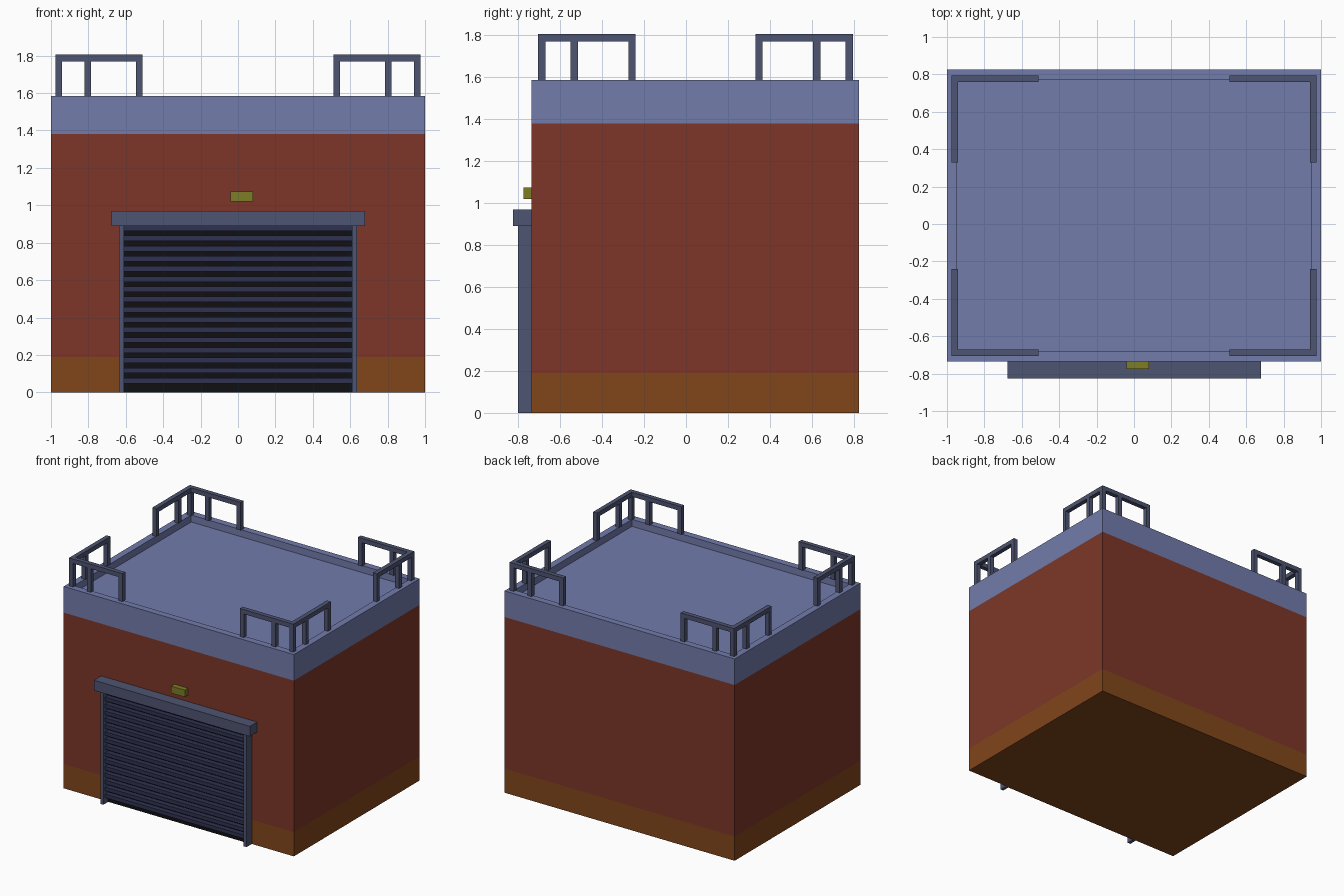
import bpy, bmesh

if "Cube" in bpy.data.objects:
    bpy.data.objects.remove(bpy.data.objects["Cube"])

CY = 0.045               # centre of the building in y
FRONT = -0.735           # front wall plane


def material(name, rgb):
    m = bpy.data.materials.new(name)
    m.diffuse_color = (*rgb, 1)
    m.use_nodes = True
    m.node_tree.nodes["Principled BSDF"].inputs["Base Color"].default_value = m.diffuse_color
    return m


BROWN = material("ochre_base", (0.22, 0.061, 0.011))
RED = material("red_wall", (0.205, 0.037, 0.021))
BLUE = material("blue_roof", (0.17, 0.20, 0.41))
TRIM = material("grey_blue_trim", (0.076, 0.089, 0.165))
SLAT = material("dark_slat", (0.028, 0.032, 0.08))
BLACK = material("black_gap", (0.005, 0.005, 0.006))
OLIVE = material("olive_lamp", (0.205, 0.205, 0.02))


def add_box(bm, x, y, z):
    """Add a box given (min, max) ranges and return its faces."""
    verts = bmesh.ops.create_cube(bm, size=1)["verts"]
    for v in verts:
        for i, (lo, hi) in enumerate((x, y, z)):
            v.co[i] = hi if v.co[i] > 0 else lo
    return list({f for v in verts for f in v.link_faces})


def finish(name, bm, mat):
    bmesh.ops.recalc_face_normals(bm, faces=bm.faces)
    me = bpy.data.meshes.new(name)
    bm.to_mesh(me)
    bm.free()
    me.materials.append(mat)
    ob = bpy.data.objects.new(name, me)
    bpy.context.collection.objects.link(ob)
    return ob


def boxes(name, mat, *ranges):
    bm = bmesh.new()
    for r in ranges:
        add_box(bm, *r)
    return finish(name, bm, mat)


# Building shell: stacked bands without hidden caps between them
X, Y = (-1, 1), (CY - 0.78, CY + 0.78)
for name, mat, z, caps in (("base_band", BROWN, (0, 0.19), "bottom"),
                           ("brick_wall", RED, (0.19, 1.38), ""),
                           ("roof_parapet", BLUE, (1.38, 1.585), "top")):
    bm = bmesh.new()
    faces = add_box(bm, X, Y, z)
    bm.normal_update()
    top = next(f for f in faces if f.normal.z > 0.5)
    bottom = next(f for f in faces if f.normal.z < -0.5)
    if caps == "top":
        # inset the roof and sink it behind the parapet rim
        bmesh.ops.inset_region(bm, faces=[top], thickness=0.075)
        inner = bmesh.ops.extrude_discrete_faces(bm, faces=[top])["faces"][0]
        bmesh.ops.translate(bm, verts=inner.verts, vec=(0, 0, -0.055))
    drop = [f for f, n in ((top, "top"), (bottom, "bottom")) if n != caps and f.is_valid]
    if caps == "top":
        drop = [bottom]
    bmesh.ops.delete(bm, geom=drop, context="FACES_ONLY")
    finish(name, bm, mat)

# Roller door: dark backing, slats, side jambs and lintel
boxes("door_backing", BLACK, ((-0.61, 0.61), (FRONT - 0.005, FRONT), (0, 0.89)))
boxes("door_slats", SLAT,
      *[((-0.61, 0.61), (FRONT - 0.045, FRONT - 0.005),
         (0.048 + 0.0543 * k, 0.077 + 0.0543 * k)) for k in range(16)])
boxes("door_jambs", TRIM,
      *[((min(s * 0.61, s * 0.635), max(s * 0.61, s * 0.635)),
         (-0.80, FRONT), (0, 0.89)) for s in (-1, 1)])
boxes("door_lintel", TRIM, ((-0.675, 0.68), (-0.825, FRONT), (0.89, 0.97)))

# Lamp above the door
boxes("door_lamp", OLIVE, ((-0.04, 0.08), (-0.775, FRONT), (1.02, 1.075)))

# Corner railings: one corner, mirrored to the other three
W, POST_Z, RAIL_Z = 0.035, (1.585, 1.77), (1.77, 1.805)
xo, yo = 0.975, 0.75


def back_from(o, d):
    return (o - d - W, o - d)


rail = boxes("corner_railing", TRIM,
             ((xo - 0.465, xo), (yo - W, yo), RAIL_Z),
             ((xo - W, xo), (yo - 0.465, yo - W), RAIL_Z),
             (back_from(xo, 0), back_from(yo, 0), POST_Z),
             *[(back_from(xo, d), (yo - W, yo), POST_Z) for d in (0.155, 0.43)],
             *[((xo - W, xo), back_from(yo, d), POST_Z) for d in (0.155, 0.43)])
rail.location.y = CY
mirror = rail.modifiers.new("four_corners", "MIRROR")
mirror.use_axis = (True, True, False)
mirror.use_mirror_merge = False
